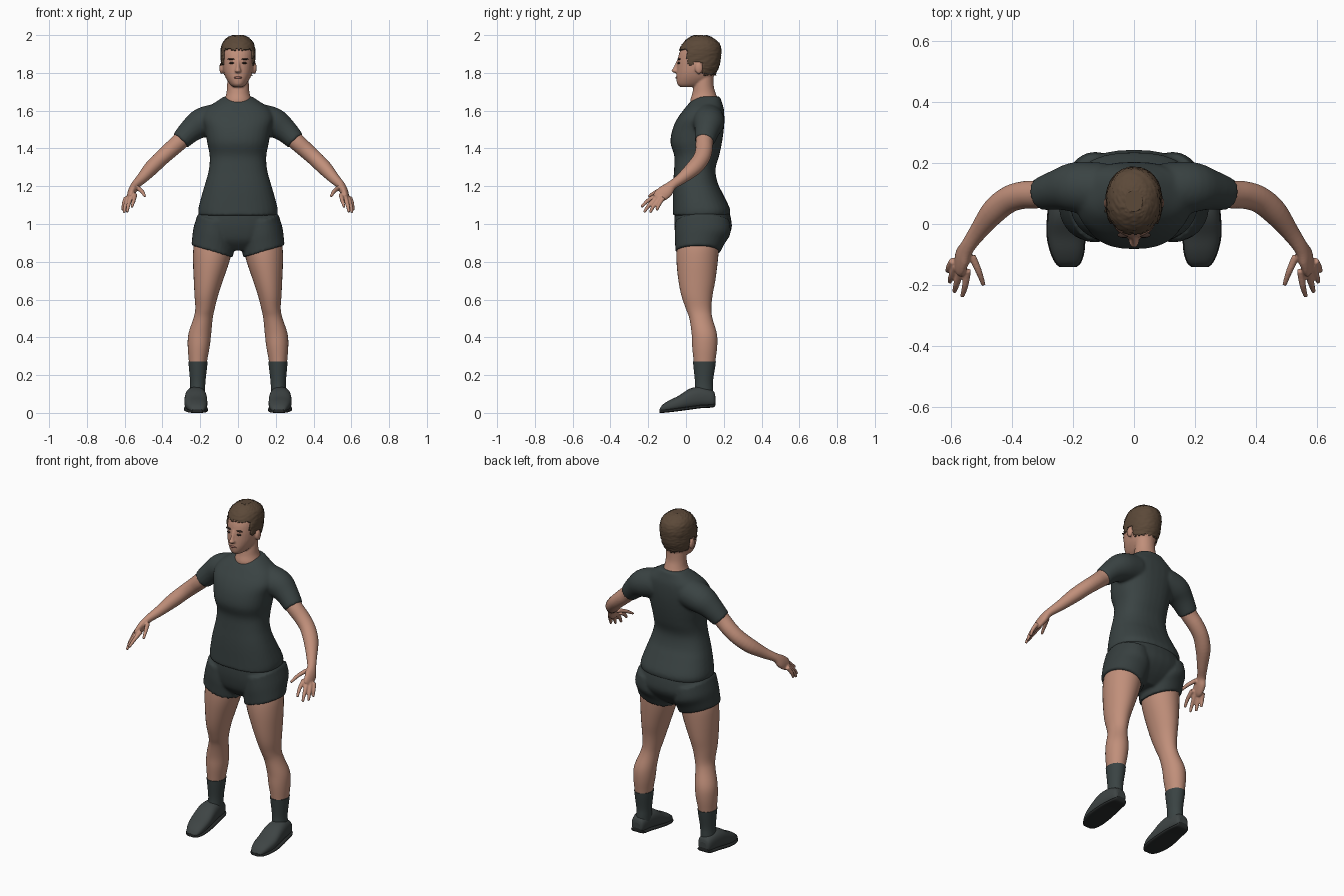
import bpy, bmesh, math, random
from mathutils import Vector, Matrix

random.seed(4)
N = 32


def material(name, rgb):
    m = bpy.data.materials.new(name)
    m.diffuse_color = (*rgb, 1)
    return m


SKIN = material("skin", (0.53, 0.275, 0.195))
SHIRT = material("dark_grey_cloth", (0.042, 0.056, 0.056))
SHORTS = material("shorts_cloth", (0.038, 0.050, 0.050))
SHOE = material("shoe_grey", (0.048, 0.058, 0.058))
SOLE = material("sole_black", (0.02, 0.023, 0.023))
HAIR = material("brown_hair", (0.105, 0.066, 0.04))
DARK = material("brow_and_eye", (0.045, 0.026, 0.02))
LIP = material("lips", (0.36, 0.15, 0.12))


def spline(rows, sub=4):
    """Catmull-Rom interpolation of tuples."""
    out = []
    for i in range(len(rows) - 1):
        p0, p1 = rows[max(i - 1, 0)], rows[i]
        p2, p3 = rows[i + 1], rows[min(i + 2, len(rows) - 1)]
        for s in range(sub):
            t = s / sub
            out.append([0.5 * (2 * b + (c - a) * t + (2 * a - 5 * b + 4 * c - d) * t * t
                               + (3 * b - a - 3 * c + d) * t ** 3)
                        for a, b, c, d in zip(p0, p1, p2, p3)])
    return out + [list(rows[-1])]


def skin_rings(bm, rings):
    vs = [[bm.verts.new(p) for p in r] for r in rings]
    for a, b in zip(vs, vs[1:]):
        for i in range(N):
            j = (i + 1) % N
            bm.faces.new((a[i], a[j], b[j], b[i]))
    bm.faces.new(vs[0])
    bm.faces.new(vs[-1])


def oval(power):
    for i in range(N):
        a = 2 * math.pi * i / N
        c, s = math.cos(a), math.sin(a)
        yield (math.copysign(abs(c) ** (2 / power), c),
               math.copysign(abs(s) ** (2 / power), s))


def loft(bm, rows, side=1, power=2.0, axis="z", tilt=0.0):
    """Rows are (level, u0, u1, v0, v1) along z (u=x, v=y) or along y (u=x, v=z)."""
    rings = []
    for w, u0, u1, v0, v1 in spline(rows):
        ring = []
        for c, s in oval(power):
            u, v = (u0 + u1) / 2 + c * (u1 - u0) / 2, (v0 + v1) / 2 + s * (v1 - v0) / 2
            lift = tilt * (u - (u0 + u1) / 2)
            ring.append((side * u, v, w + lift) if axis == "z" else (side * u, w, v))
        rings.append(ring)
    skin_rings(bm, rings)


def tube(bm, rows, side=1):
    """Rows are (x, y, z, r_in_plane, r_depth) along a free path."""
    pts = spline(rows)
    rings = []
    for i, p in enumerate(pts):
        t = (Vector(pts[min(i + 1, len(pts) - 1)][:3]) - Vector(pts[max(i - 1, 0)][:3])).normalized()
        u = t.cross(Vector((0, 1, 0))).normalized()
        v = t.cross(u)
        ring = [Vector(p[:3]) + u * c * p[3] + v * s * p[4] for c, s in oval(2)]
        rings.append([(side * q.x, q.y, q.z) for q in ring])
    skin_rings(bm, rings)


def ball(bm, loc, size):
    m = Matrix.Translation(loc) @ Matrix.Diagonal((*size, 1))
    bmesh.ops.create_uvsphere(bm, u_segments=20, v_segments=12, radius=1, matrix=m)


def finish(name, bm, mat, voxel=0, smooth=4):
    bmesh.ops.recalc_face_normals(bm, faces=bm.faces)
    for f in bm.faces:
        f.smooth = len(f.verts) < 5
    me = bpy.data.meshes.new(name)
    bm.to_mesh(me)
    bm.free()
    me.materials.append(mat)
    ob = bpy.data.objects.new(name, me)
    bpy.context.collection.objects.link(ob)
    if voxel:  # fuse overlapping volumes into one soft surface
        r = ob.modifiers.new("fuse", "REMESH")
        r.mode, r.voxel_size, r.use_smooth_shade = "VOXEL", voxel, True
        s = ob.modifiers.new("soften", "SMOOTH")
        s.factor, s.iterations = 0.5, smooth
    return ob


# Shirt: torso and both sleeves
bm = bmesh.new()
torso = [(1.045, .208, -.07, .23), (1.08, .21, -.07, .233), (1.16, .19, -.07, .195),
         (1.22, .172, -.068, .167), (1.29, .154, -.063, .156), (1.36, .150, -.062, .175),
         (1.43, .163, -.082, .19), (1.50, .175, -.072, .2), (1.56, .19, -.045, .203),
         (1.61, .168, -.008, .2), (1.645, .12, .022, .19), (1.675, .075, .06, .18)]
loft(bm, [(z, -r, r, a, b) for z, r, a, b in torso], power=2.4)
for s in (1, -1):
    tube(bm, [(.10, .115, 1.555, .085, .085), (.19, .12, 1.535, .08, .083),
              (.25, .112, 1.495, .064, .066), (.305, .098, 1.44, .052, .054)], s)
finish("shirt", bm, SHIRT, .008, 6)

# Shorts: pelvis and two short legs with slanted hems
bm = bmesh.new()
pelvis = [(1.09, .195, -.055, .22), (1.03, .212, -.062, .238), (.97, .222, -.06, .24),
          (.91, .19, -.045, .2), (.86, .09, 0, .14)]
loft(bm, [(z, -r, r, a, b) for z, r, a, b in pelvis], power=2.3)
for s in (1, -1):
    loft(bm, [(1.02, .03, .215, -.055, .23), (.95, .02, .235, -.06, .235),
              (.90, .022, .242, -.058, .205), (.855, .026, .247, -.056, .182)], s, 2.1, tilt=.3)
finish("shorts", bm, SHORTS, .008, 3)

# Head with neck, nose, jaw and ears
head = [(1.725, .025, -.03, .06), (1.74, .043, -.046, .10), (1.77, .063, -.051, .14),
        (1.80, .075, -.05, .155), (1.83, .081, -.048, .168), (1.87, .084, -.044, .175),
        (1.91, .084, -.034, .178), (1.95, .074, -.012, .166), (1.978, .048, .02, .13),
        (1.99, .02, .045, .1)]
bm = bmesh.new()
loft(bm, [(z, -r, r, a, b) for z, r, a, b in head], power=2.15)
loft(bm, [(1.60, -.08, .08, .03, .17), (1.65, -.074, .074, .022, .172), (1.69, -.062, .062, .033, .158),
          (1.73, -.058, .058, .04, .147), (1.80, -.055, .055, .05, .145)])
loft(bm, [(1.80, -.010, .010, -.062, -.03), (1.81, -.017, .017, -.078, -.03),
          (1.825, -.012, .012, -.068, -.03), (1.85, -.009, .009, -.056, -.03),
          (1.87, -.008, .008, -.048, -.03)])
for s in (1, -1):
    ball(bm, (s * .087, .068, 1.825), (.012, .021, .031))
finish("head", bm, SKIN, .005, 3)

# Face details
for name, mat, loc, size in (("eye", DARK, (.033, -.038, 1.852), (.014, .008, .0055)),
                             ("eyebrow", DARK, (.035, -.036, 1.873), (.02, .009, .0045))):
    bm = bmesh.new()
    for s in (1, -1):
        ball(bm, (s * loc[0], loc[1], loc[2]), size)
    finish(name + "s", bm, mat)
bm = bmesh.new()
ball(bm, (0, -.045, 1.775), (.022, .011, .007))
finish("lips", bm, LIP)

# Short hair: a slightly larger scalp trimmed along the hairline, with a rough surface
bm = bmesh.new()
loft(bm, [(z + .009, -r - .008, r + .008, a - .004, b + .009) for z, r, a, b in head], power=2.15)


def hairline(y):
    if y < .005:
        return 1.925
    if y < .045:
        return 1.845
    return 1.86 if y < .085 else 1.79


bmesh.ops.subdivide_edges(bm, edges=[e for e in bm.edges if e.calc_length() < .06], cuts=1, use_grid_fill=True)
gone = [f for f in bm.faces if f.calc_center_median().z < hairline(f.calc_center_median().y) + random.uniform(-.006, .006)]
bmesh.ops.delete(bm, geom=gone, context="FACES")
bm.normal_update()
for v in bm.verts:
    v.co += v.normal * random.uniform(-.002, .002)
hair = finish("hair", bm, HAIR)
sol = hair.modifiers.new("thickness", "SOLIDIFY")
sol.thickness, sol.offset = .008, -1

leg = [(.95, .04, .215, -.035, .17), (.88, .03, .235, -.048, .174), (.80, .046, .238, -.05, .168),
       (.70, .08, .234, -.04, .155), (.62, .106, .23, -.024, .14), (.55, .124, .226, 0, .134),
       (.50, .134, .236, .018, .14), (.42, .142, .262, .03, .163), (.35, .15, .266, .033, .165),
       (.26, .166, .259, .042, .153), (.14, .178, .25, .052, .138)]
shoe = [(.155, .197, .245, .045, .09), (.142, .183, .262, .032, .118), (.08, .172, .275, .028, .137),
        (.02, .165, .282, .02, .128), (-.04, .162, .283, .012, .09), (-.09, .165, .272, .006, .066),
        (-.125, .176, .256, .003, .042), (-.14, .192, .24, .004, .02)]
fingers = {"index": ((.545, -.15, 1.155), (.552, -.2, 1.125), (.562, -.237, 1.09)),
           "middle": ((.566, -.15, 1.145), (.58, -.195, 1.1), (.588, -.222, 1.062)),
           "ring": ((.582, -.138, 1.14), (.597, -.172, 1.095), (.603, -.19, 1.06)),
           "little": ((.592, -.12, 1.14), (.605, -.142, 1.105), (.61, -.155, 1.072)),
           "thumb": ((.53, -.105, 1.19), (.508, -.155, 1.172), (.492, -.2, 1.145))}

for s, side in ((1, "left"), (-1, "right")):
    # Arm, palm and fingers
    bm = bmesh.new()
    tube(bm, [(.22, .115, 1.52, .05, .05), (.305, .098, 1.44, .046, .046), (.36, .095, 1.39, .043, .045),
              (.41, .08, 1.345, .041, .044), (.46, .04, 1.295, .039, .042), (.51, -.025, 1.24, .029, .03),
              (.545, -.075, 1.205, .022, .026), (.56, -.105, 1.175, .022, .038),
              (.57, -.14, 1.148, .017, .036), (.575, -.155, 1.135, .010, .026)], s)
    for a, b, c in fingers.values():
        tube(bm, [(*a, .0125, .0125), (*b, .0105, .0105), (*c, .007, .007)], s)
    finish(side + "_arm", bm, SKIN, .0045, 2)

    # Leg and sock
    bm = bmesh.new()
    loft(bm, leg, s)
    finish(side + "_leg", bm, SKIN)
    bm = bmesh.new()
    loft(bm, [(.272, .161, .263, .037, .158), (.24, .164, .26, .04, .154), (.17, .172, .254, .047, .143),
              (.13, .174, .254, .046, .143), (.09, .175, .258, .04, .145)], s)
    finish(side + "_sock", bm, SHIRT)

    # Shoe with a thin darker sole
    bm = bmesh.new()
    loft(bm, shoe, s, 2.5, "y")
    finish(side + "_shoe", bm, SHOE)
    bm = bmesh.new()
    loft(bm, [(y * 1.01, a - .003, b + .003, z - .003 if z > .003 else 0, z + .014)
              for y, a, b, z, _ in shoe], s, 4, "y")
    finish(side + "_sole", bm, SOLE)
